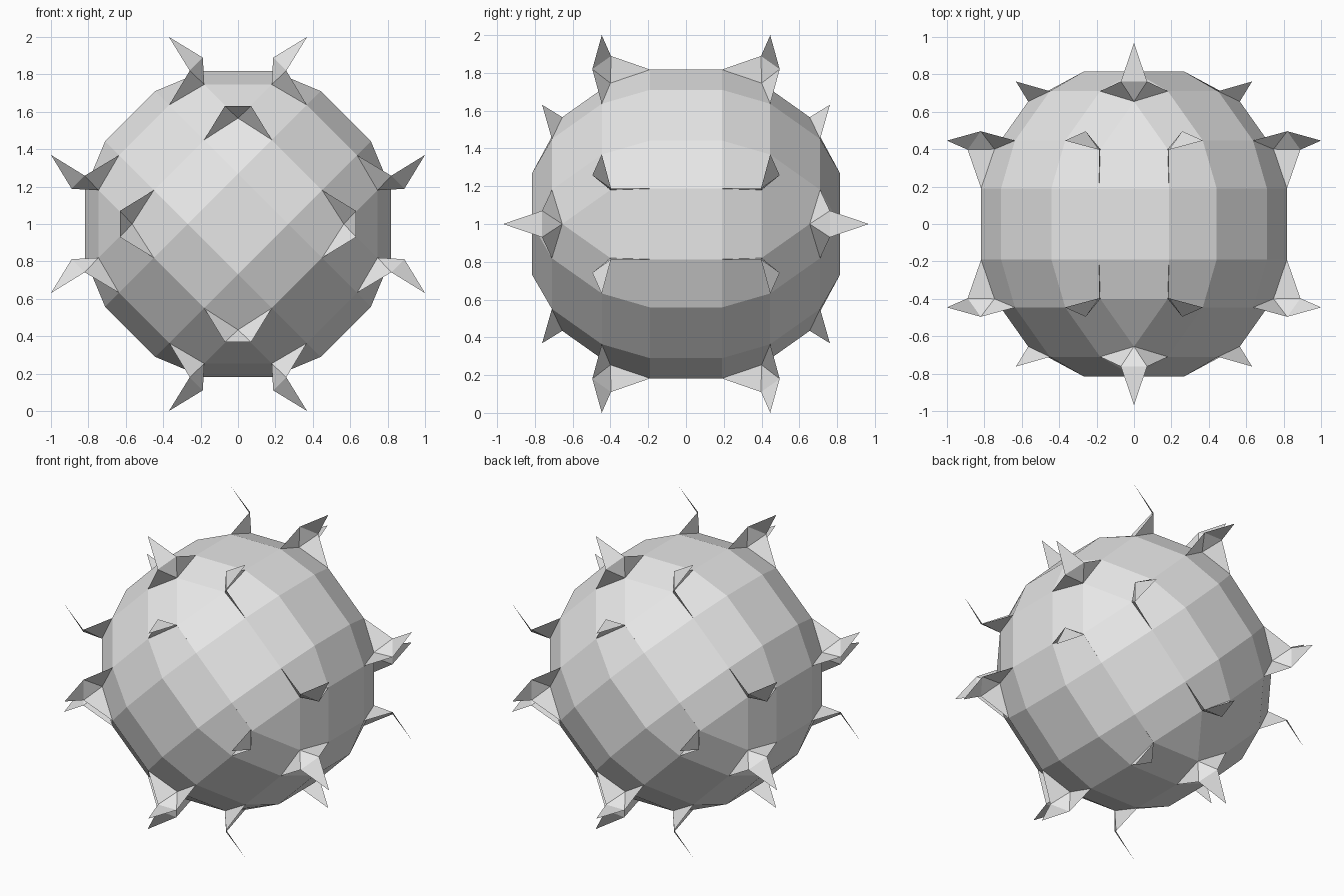
import bpy, bmesh
from math import radians
from itertools import permutations, product
from mathutils import Matrix, Vector

cube = bpy.data.objects.get("Cube")
if cube:
    bpy.data.objects.remove(cube, do_unlink=True)

# One plain grey for everything
grey = bpy.data.materials.new("light_grey")
grey.use_nodes = True
grey.diffuse_color = (0.8, 0.8, 0.8, 1)
grey.node_tree.nodes["Principled BSDF"].inputs["Base Color"].default_value = (0.8, 0.8, 0.8, 1)

# The ball is a rounded cube standing on one of its edges
PLACE = Matrix.Translation((0, 0, 1)) @ Matrix.Rotation(radians(45), 4, 'Y')


def finish(bm, name):
    bm.transform(PLACE)
    mesh = bpy.data.meshes.new(name)
    bm.to_mesh(mesh)
    bm.free()
    mesh.materials.append(grey)
    obj = bpy.data.objects.new(name, mesh)
    bpy.context.scene.collection.objects.link(obj)
    return obj


# Ball: hull of three kinds of corner, repeated by the symmetry of a cube
CENTRE = (0.815, 0.19, 0.19)
SIDE = (0.71, 0.446, 0.19)
CORNER = (0.655, 0.4, 0.4)
bm = bmesh.new()
for kind in (CENTRE, SIDE, CORNER):
    for p in sorted(set(permutations(kind))):
        for s in product((-1, 1), repeat=3):
            bm.verts.new([a * b for a, b in zip(p, s)])
bmesh.ops.convex_hull(bm, input=bm.verts[:])
bmesh.ops.dissolve_limit(bm, angle_limit=radians(7), verts=bm.verts[:], edges=bm.edges[:])
bmesh.ops.recalc_face_normals(bm, faces=bm.faces[:])
finish(bm, "ball")

# Spikes: a thin flared collar carrying a flat pointed blade,
# one at each of the four corners of the six cube sides
bm = bmesh.new()
RIDGE = (0.762, 0.496, 0.397)
TIP = (0.968, 0.446, 0.446)
for axis in range(3):
    for su, sv, sw in product((-1, 1), repeat=3):

        def place(p, swap=False):
            u, v, w = p
            if swap:
                v, w = w, v
            q = Vector((0, 0, 0))
            q[axis], q[(axis + 1) % 3], q[(axis + 2) % 3] = u * su, v * sv, w * sw
            return q

        side_a, side_b = (bm.verts.new(place(SIDE, k)) for k in (False, True))
        ridge_a, ridge_b = (bm.verts.new(place(RIDGE, k)) for k in (False, True))
        root = bm.verts.new(place(CORNER))
        tip = bm.verts.new(place(TIP))
        facing = place((1, -0.7, -0.7))
        for tri in ((side_a, root, ridge_a), (root, ridge_b, ridge_a),
                    (root, side_b, ridge_b), (ridge_a, ridge_b, tip)):
            face = bm.faces.new(tri)
            face.normal_update()
            if face.normal.dot(facing) < 0:
                face.normal_flip()
finish(bm, "spikes")
